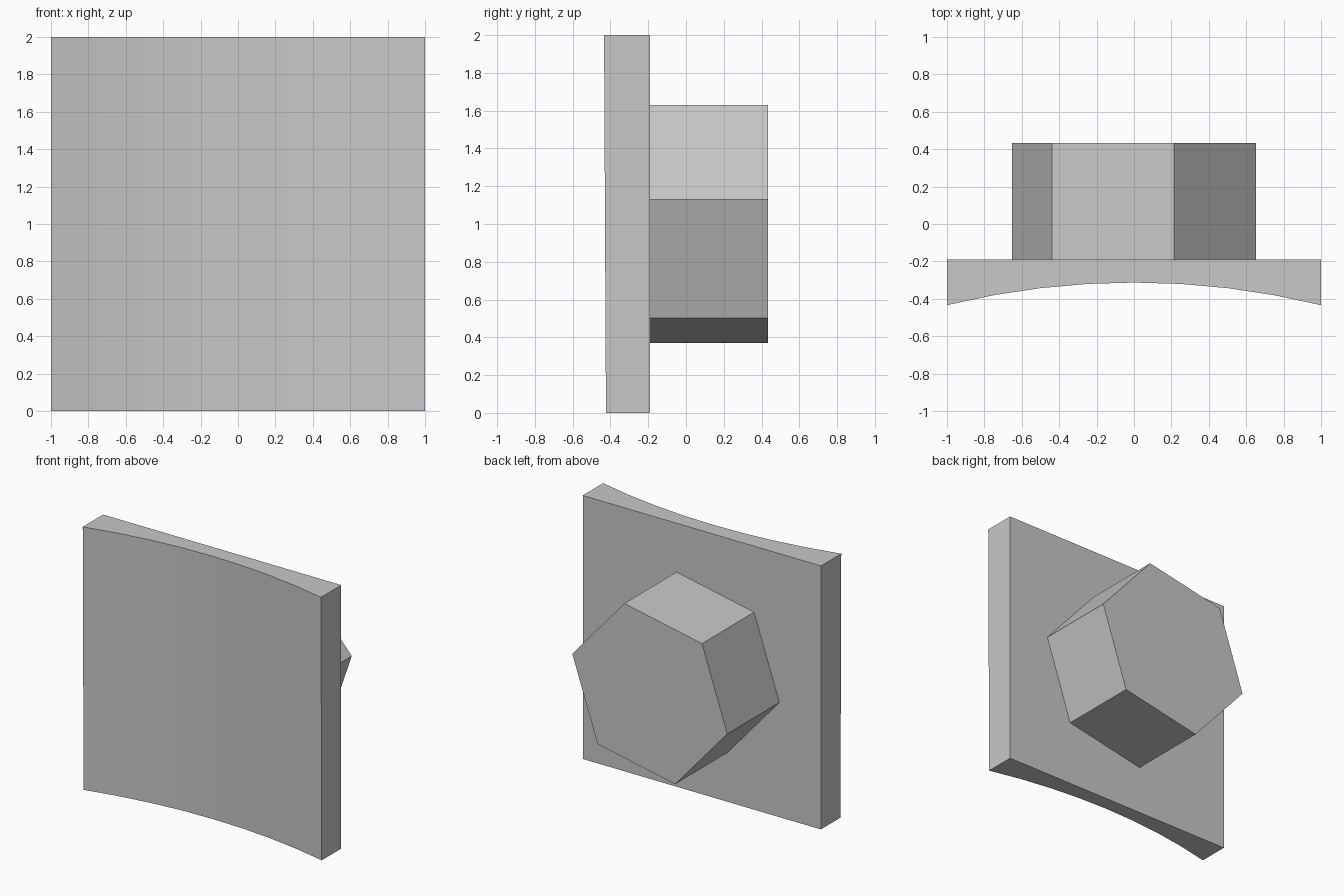
import bpy, bmesh, math

cube = bpy.data.objects.get("Cube")
if cube:
    bpy.data.objects.remove(cube, do_unlink=True)

# One flat colour
grey = bpy.data.materials.new("light grey")
grey.use_nodes = True
colour = (0.58, 0.58, 0.58, 1)
grey.diffuse_color = colour
grey.node_tree.nodes["Principled BSDF"].inputs["Base Color"].default_value = colour


def loft(name, ring_a, ring_b):
    """Closed solid between two matching outlines."""
    bm = bmesh.new()
    a = [bm.verts.new(p) for p in ring_a]
    b = [bm.verts.new(p) for p in ring_b]
    bm.faces.new(a)
    bm.faces.new(b[::-1])
    n = len(a)
    for i in range(n):
        j = (i + 1) % n
        bm.faces.new((a[i], b[i], b[j], a[j]))
    bmesh.ops.recalc_face_normals(bm, faces=bm.faces)
    mesh = bpy.data.meshes.new(name)
    bm.to_mesh(mesh)
    bm.free()
    mesh.materials.append(grey)
    obj = bpy.data.objects.new(name, mesh)
    bpy.context.collection.objects.link(obj)
    return obj


# Square plate with a shallow hollow front, leaning very slightly
BACK = -0.19
SEGMENTS = 8


def plate_outline(z, middle):
    radius, pts = 4.2, []
    for i in range(SEGMENTS + 1):
        x = -1 + 2 * i / SEGMENTS
        pts.append((x, middle - (radius - math.sqrt(radius**2 - x * x)), z))
    return pts + [(1, BACK, z), (-1, BACK, z)]


loft("hollow_plate", plate_outline(0, -0.303), plate_outline(2, -0.313))


# Hexagonal boss on the back, turned a little
def hexagon(y):
    angles = [math.radians(11.3 + 60 * i) for i in range(6)]
    return [(0.664 * math.cos(a), y, 1 + 0.664 * math.sin(a)) for a in angles]


loft("hexagonal_boss", hexagon(BACK - 0.02), hexagon(0.434))
